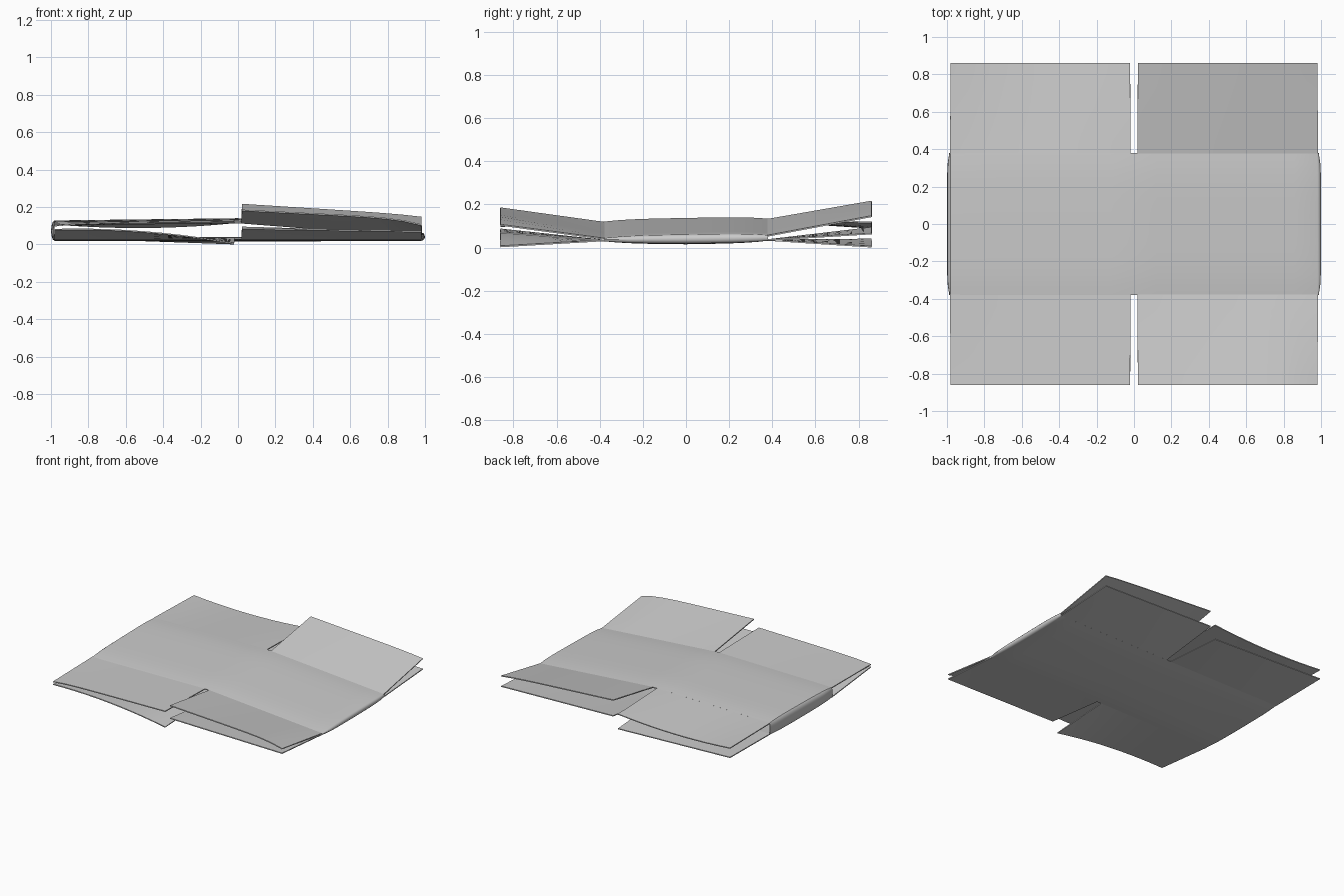
import bpy, bmesh, math

if "Cube" in bpy.data.objects:
    bpy.data.objects.remove(bpy.data.objects["Cube"])

THICK = 0.007
HINGE = 0.38
END = 0.861


def top(x, y):
    # upper layer: level on the left, sloping to the right fold
    z = 0.134 + (0.012 * x if x < 0 else -0.078 * x)
    return z + 0.007 * y / HINGE - 0.010 * (abs(y) / HINGE) ** 4


def bottom(x, y):
    # lower layer: almost flat, lifted at the hinges
    lift = 0.010 * (abs(y) / HINGE) ** 4
    return 0.023 + lift + 0.006 * max(0, y) - 0.004 * (1 - abs(x)) * (1 - abs(y) / HINGE)


def finish(name, bm):
    bmesh.ops.recalc_face_normals(bm, faces=bm.faces)
    me = bpy.data.meshes.new(name)
    bm.to_mesh(me)
    bm.free()
    ob = bpy.data.objects.new(name, me)
    bpy.context.collection.objects.link(ob)
    sol = ob.modifiers.new("board", 'SOLIDIFY')
    sol.thickness = THICK
    sol.offset = 0
    bpy.ops.object.select_all(action='DESELECT')
    ob.select_set(True)
    bpy.context.view_layer.objects.active = ob
    bpy.ops.object.modifier_apply(modifier="board")
    bpy.ops.object.shade_smooth_by_angle(angle=math.radians(35))
    return ob


def loft(name, rows, closed=False):
    bm = bmesh.new()
    grid = [[bm.verts.new(p) for p in r] for r in rows]
    n = len(rows[0])
    for a, b in zip(grid, grid[1:]):
        for i in range(n if closed else n - 1):
            j = (i + 1) % n
            bm.faces.new((a[i], a[j], b[j], b[i]))
    return finish(name, bm)


# flattened sleeve: four walls with rounded outer folds
def ring(y):
    e = 0.98
    pull = 0.012 * (abs(y) / HINGE) ** 8
    xs = [-e + 2 * e * i / 16 for i in range(17)]

    def fold(side):
        zt, zb = top(side * e, y), bottom(side * e, y)
        mid, half = (zt + zb) / 2, (zt - zb) / 2
        pts = []
        for k in range(1, 6):
            a = math.pi / 2 - math.pi * k / 6
            pts.append((side * (e + (0.016 - pull) * math.cos(a)), y, mid + half * math.sin(a)))
        return pts

    return ([(x, y, top(x, y)) for x in xs] + fold(1)
            + [(x, y, bottom(x, y)) for x in reversed(xs)] + fold(-1)[::-1])


loft("box_sleeve", [ring(-HINGE + 2 * HINGE * i / 14) for i in range(15)], closed=True)


# closing flaps: free edge height at inner and outer corner, outer curl, mid bow
FLAPS = [
    ("front_right_upper_flap", 1, -1, top, 0.183, 0.135, -0.030, 0),
    ("front_left_upper_flap", -1, -1, top, 0.127, 0.112, -0.012, 0),
    ("back_right_upper_flap", 1, 1, top, 0.214, 0.153, -0.008, 0),
    ("back_left_upper_flap", -1, 1, top, 0.117, 0.110, 0, -0.022),
    ("front_right_lower_flap", 1, -1, bottom, 0.085, 0.070, 0, 0),
    ("front_left_lower_flap", -1, -1, bottom, 0.005, 0.080, 0, 0.025),
    ("back_right_lower_flap", 1, 1, bottom, 0.092, 0.065, 0, 0),
    ("back_left_lower_flap", -1, 1, bottom, 0.004, 0.038, 0, 0),
]
for name, sx, sy, layer, z_in, z_out, curl, bow in FLAPS:
    rows = []
    for r in range(9):
        v = r / 8
        x0, x1 = 0.018 + 0.003 * v, 0.984 - 0.004 * v
        row = []
        for c in range(11):
            u = c / 10
            x = sx * (x0 + (x1 - x0) * u)
            z0 = layer(x, sy * HINGE)
            z1 = z_in + (z_out - z_in) * u + curl * u ** 8 + bow * 4 * u * (1 - u)
            y = sy * (HINGE - 0.003 + (END - HINGE + 0.003) * v)
            row.append((x, y, z0 + (z1 - z0) * v))
        rows.append(row)
    loft(name, rows)
